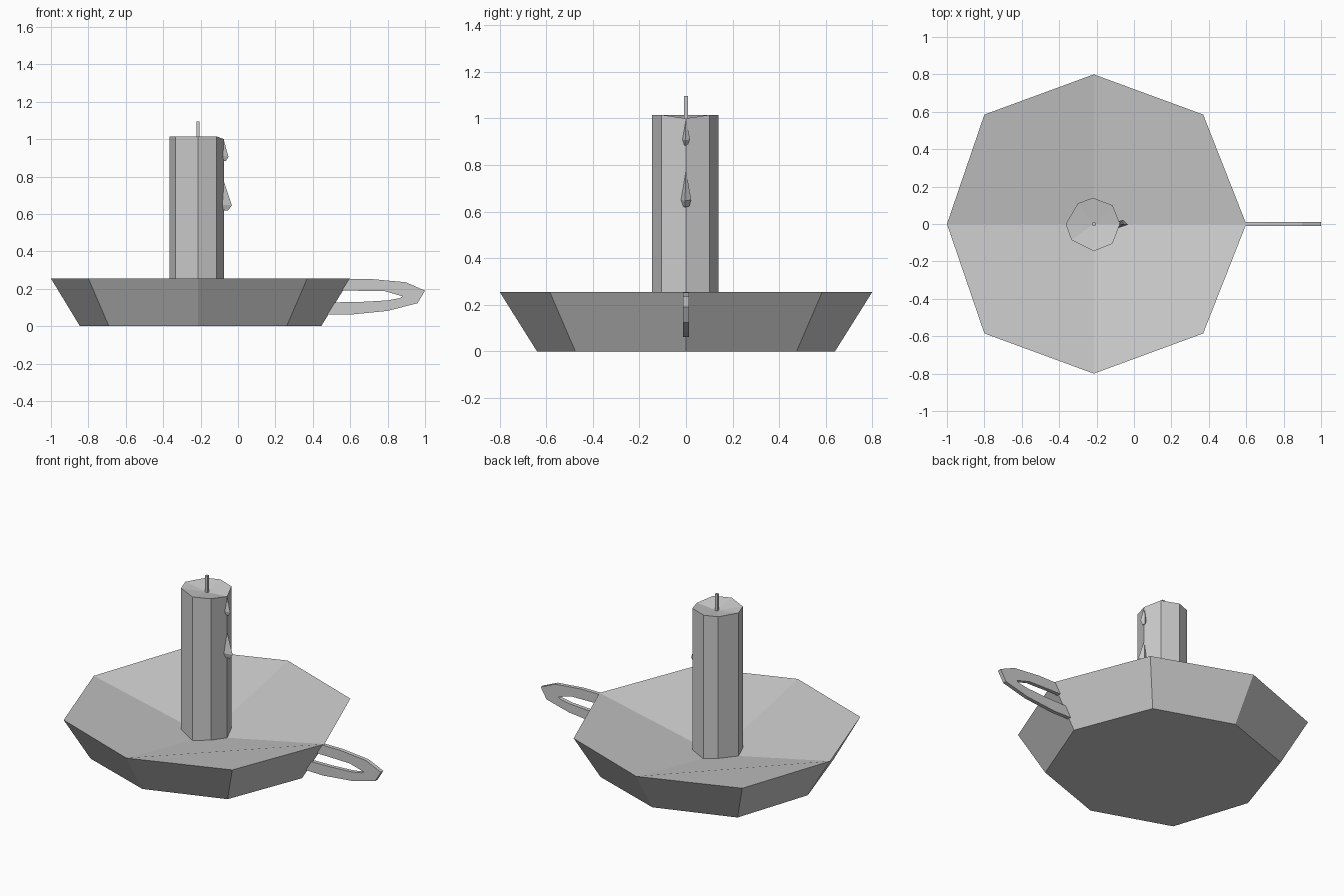
import bpy, math
from mathutils import Vector

if "Cube" in bpy.data.objects:
    bpy.data.objects.remove(bpy.data.objects["Cube"])

CX = -0.215  # candle axis


def make(name, verts, faces):
    me = bpy.data.meshes.new(name)
    me.from_pydata([Vector(v) for v in verts], [], faces)
    me.update()
    ob = bpy.data.objects.new(name, me)
    bpy.context.collection.objects.link(ob)
    return ob


def walls(a, b, n):
    """Quads joining two rings of n points starting at indices a and b."""
    return [(a + i, a + (i + 1) % n, b + (i + 1) % n, b + i) for i in range(n)]


def octagon(x0, x1, y1, dx, dy, z):
    """Slightly squarish ring, counter-clockwise from +x."""
    return [(x1, 0, z), (CX + dx, dy, z), (CX, y1, z), (CX - dx, dy, z),
            (x0, 0, z), (CX - dx, -dy, z), (CX, -y1, z), (CX + dx, -dy, z)]


# Dish: flared outer wall, hollow top made of four sloping quads
dish = octagon(-0.845, 0.445, 0.64, 0.475, 0.475, 0)
dish += octagon(-1.0, 0.6, 0.80, 0.585, 0.585, 0.255)
dish.append((CX, 0, 0.085))
faces = walls(0, 8, 8) + [tuple(range(7, -1, -1))]
faces += [(8 + i, 8 + i + 1, 8 + (i + 2) % 8, 16) for i in range(0, 8, 2)]
make("dish", dish, faces)

# Candle: uneven eight-sided column with a dimpled top
ring = [(-0.075, 0), (-0.115, 0.1), (-0.22, 0.14), (-0.30, 0.11),
        (-0.365, 0), (-0.335, -0.085), (-0.215, -0.145), (-0.115, -0.105)]
candle = [(x, y, 0.06) for x, y in ring]
candle += [(x, y, 1.0 if i == 0 else 1.015) for i, (x, y) in enumerate(ring)]
candle.append((CX, 0, 0.99))
faces = walls(0, 8, 8) + [tuple(range(7, -1, -1))]
faces += [(8 + i, 8 + (i + 1) % 8, 16) for i in range(8)]
make("candle", candle, faces)

# Wick
w = 0.008
sq = [(-w, -w), (w, -w), (w, w), (-w, w)]
wick = [(CX + x, y, z) for z in (0.97, 1.095) for x, y in sq]
make("wick", wick, walls(0, 4, 4) + [(3, 2, 1, 0), (4, 5, 6, 7)])


# Wax drips: pointed at the top, swollen and blunt at the bottom
def drip(name, top, bulge, bottom, out, half):
    x = -0.085
    v = [(x + 0.008, 0, top)]
    for z, k in ((bulge, 1.0), (bottom, 0.6)):
        v += [(x, -half * k, z), (x + out * k, -0.2 * half, z - 0.004),
              (x + out * 0.5 * k, half * k, z), (x - 0.01, half * 0.5 * k, z)]
    f = [(0, 1 + i, 1 + (i + 1) % 4) for i in range(4)]
    f += walls(5, 1, 4) + [(8, 7, 6, 5)]
    make(name, v, f)


drip("upper_drip", 1.0, 0.91, 0.887, 0.034, 0.017)
drip("lower_drip", 0.78, 0.65, 0.622, 0.052, 0.022)

# Handle: flat loop, its ends sunk into the dish wall
outer = [(0.585, 0.252), (0.715, 0.252), (0.897, 0.235), (1.0, 0.19),
         (0.96, 0.123), (0.80, 0.082), (0.60, 0.062), (0.45, 0.064)]
inner = [(0.53, 0.19), (0.62, 0.19), (0.785, 0.187), (0.88, 0.16),
         (0.865, 0.15), (0.80, 0.138), (0.66, 0.130), (0.48, 0.127)]
n = len(outer)
verts = [(x, y, z) for y in (-0.012, 0.012) for x, z in outer + inner]
faces = []
for i in range(n - 1):
    o, k, b = i, n + i, 2 * n
    faces += [(o, k, k + 1, o + 1),                        # front
              (b + o, b + o + 1, b + k + 1, b + k),        # back
              (o, o + 1, b + o + 1, b + o),                # outer edge
              (k, b + k, b + k + 1, k + 1)]                # inner edge
faces += [(0, 2 * n, 3 * n, n), (n - 1, 2 * n - 1, 4 * n - 1, 3 * n - 1)]
make("handle", verts, faces)
